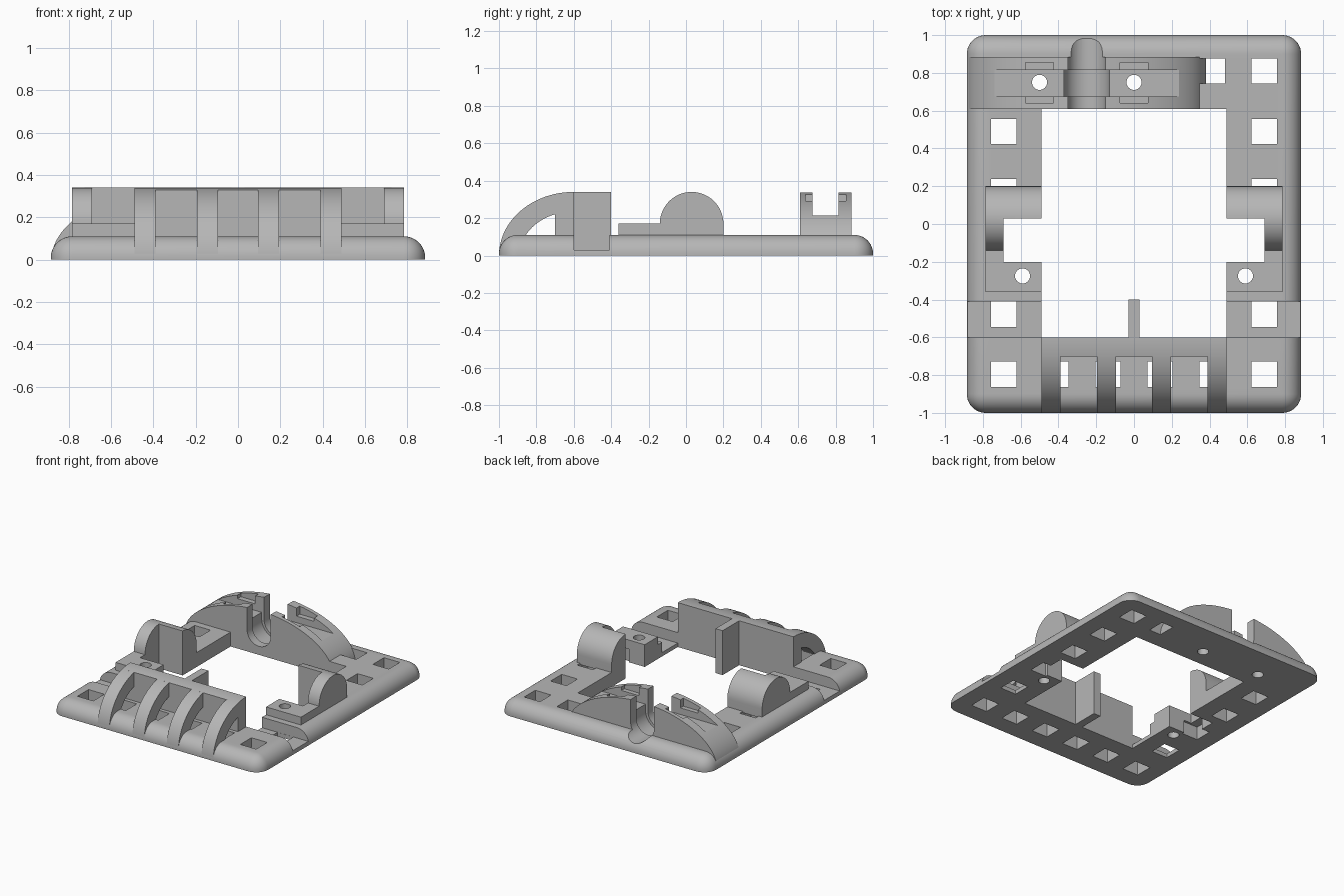
import bpy, bmesh, math
from mathutils import Vector

cube = bpy.data.objects.get("Cube")
if cube:
    bpy.data.objects.remove(cube, do_unlink=True)

grey = bpy.data.materials.new("plain_grey")
grey.use_nodes = True
GREY = (0.47, 0.47, 0.47, 1)
grey.diffuse_color = GREY
grey.node_tree.nodes["Principled BSDF"].inputs["Base Color"].default_value = GREY


def add_object(name, bm):
    bmesh.ops.recalc_face_normals(bm, faces=bm.faces)
    mesh = bpy.data.meshes.new(name)
    bm.to_mesh(mesh)
    bm.free()
    mesh.materials.append(grey)
    obj = bpy.data.objects.new(name, mesh)
    bpy.context.collection.objects.link(obj)
    return obj


def prism(name, axis, points, low, high):
    """Extrude a 2D outline along x, y or z."""
    place = {"x": lambda a, b: (low, a, b),
             "y": lambda a, b: (a, low, b),
             "z": lambda a, b: (a, b, low)}[axis]
    bm = bmesh.new()
    face = bm.faces.new([bm.verts.new(place(*p)) for p in points])
    moved = bmesh.ops.extrude_face_region(bm, geom=[face])["geom"]
    shift = Vector([high - low if axis == c else 0 for c in "xyz"])
    bmesh.ops.translate(bm, vec=shift,
                        verts=[v for v in moved if isinstance(v, bmesh.types.BMVert)])
    return add_object(name, bm)


def box(name, x0, x1, y0, y1, z0, z1):
    return prism(name, "z", [(x0, y0), (x1, y0), (x1, y1), (x0, y1)], z0, z1)


def arc(cx, cy, rx, ry, start, end, steps=32):
    angles = [math.radians(start + (end - start) * i / steps) for i in range(steps + 1)]
    return [(cx + rx * math.cos(a), cy + ry * math.sin(a)) for a in angles]


def drill(x, y):
    return prism("drill", "z", arc(x, y, 0.04, 0.04, 0, 348.75, 31), -0.1, 0.6)


def cut(obj, cutters):
    """Subtract each cutter, bake the result and drop the cutters."""
    for c in cutters:
        c.hide_render = True
        mod = obj.modifiers.new("cut", "BOOLEAN")
        mod.operation = "DIFFERENCE"
        mod.solver = "EXACT"
        mod.object = c
    graph = bpy.context.evaluated_depsgraph_get()
    mesh = bpy.data.meshes.new_from_object(obj.evaluated_get(graph))
    obj.modifiers.clear()
    obj.data = mesh
    for c in cutters:
        bpy.data.objects.remove(c, do_unlink=True)


def smooth(obj):
    for p in obj.data.polygons:
        p.use_smooth = True
    obj.data.set_sharp_from_angle(angle=math.radians(30))


def cradle_cutters():
    """U-shaped channel across the rear arch, wider in the middle."""
    result = []
    for r, y0, y1 in ((0.1, 0.5, 1.1), (0.12, 0.675, 0.815)):
        outline = [(CX - r, 0.5)] + arc(CX, 0.165, r, r, 180, 360, 24) + [(CX + r, 0.5)]
        result.append(prism("channel", "y", outline, y0, y1))
    return result


CX = -0.25
SCREWS = ((-0.5, 0.75), (0.0, 0.75))

# Base frame with rounded rim
bm = bmesh.new()
bmesh.ops.create_cube(bm, size=1)
bmesh.ops.scale(bm, vec=(1.77, 2, 0.11), verts=bm.verts)
bmesh.ops.translate(bm, vec=(0, 0, 0.055), verts=bm.verts)
rim = [e for e in bm.edges if max(v.co.z for v in e.verts) > 0.05]
bmesh.ops.bevel(bm, geom=rim, offset=0.1, segments=10, profile=0.5, affect="EDGES")
frame = add_object("base_frame", bm)

# Central opening, side notches, strap grooves, square holes, screw holes
cutters = [box("opening", -0.49, 0.49, -0.6, 0.61, -0.1, 0.5)]
holes = [(x, -0.795) for x in (-0.69, -0.414, -0.138, 0.138, 0.414, 0.69)]
holes += [(s * 0.69, y) for s in (-1, 1) for y in (-0.478, -0.15, 0.17, 0.49)]
holes += [(0.414, 0.81), (0.69, 0.81)]
for x, y in holes:
    cutters.append(box("hole", x - 0.067, x + 0.067, y - 0.067, y + 0.067, -0.1, 0.3))
for s in (-1, 1):
    a, b, c = sorted((s * 0.4, s * 0.69))[0], sorted((s * 0.4, s * 0.69))[1], s * 1.0
    cutters.append(box("notch", a, b, -0.2, 0.03, -0.1, 0.5))
    cutters.append(box("groove", min(s * 0.4, c), max(s * 0.4, c), -0.6, -0.41, 0.03, 0.5))
    cutters.append(drill(s * 0.59, -0.275))
cutters += [drill(*p) for p in SCREWS] + cradle_cutters()
cut(frame, cutters)
smooth(frame)

# Rear arch with long slot, pockets and cradle channel
arch = prism("rear_arch", "y", arc(CX, 0, 0.632, 0.34, 0, 180, 64), 0.61, 0.885)
cutters = [box("slot", -1, 0.6, 0.675, 0.815, 0.215, 0.6)]
for x, y in SCREWS:
    cutters.append(box("pocket", x - 0.075, x + 0.075, 0.64, 0.855, 0.265, 0.6))
cutters += [drill(*p) for p in SCREWS] + cradle_cutters()
cut(arch, cutters)
smooth(arch)

# Side supports: low screw block running into a round hump
support = [(0.2, 0.1)] + arc(0.03, 0.17, 0.17, 0.17, 0, 180) + [(-0.36, 0.17), (-0.36, 0.1)]
for s, side in ((1, "left"), (-1, "right")):
    x0, x1 = sorted((s * 0.49, s * 0.785))
    obj = prism(side + "_support", "x", support, x0, x1)
    n0, n1 = sorted((s * 0.4, s * 0.69))
    cut(obj, [box("notch", n0, n1, -0.2, 0.03, -0.1, 0.6), drill(s * 0.59, -0.275)])
    smooth(obj)

# Front wall, its top following the rib curve
top = [p for p in arc(-0.6, 0, 0.4, 0.34, 90, 104.5, 8)]
smooth(prism("front_wall", "x", top + [(-0.7, 0.1), (-0.6, 0.1)], -0.49, 0.49))

# Curved front ribs
rib = arc(-0.6, 0, 0.4, 0.34, 90, 178, 28) + arc(-0.6, 0, 0.29, 0.235, 178, 90, 28)
for i, x in enumerate((-0.44, -0.145, 0.145, 0.44)):
    smooth(prism("front_rib_%d" % (i + 1), "x", rib, x - 0.05, x + 0.05))

# Centre fin behind the wall
box("centre_fin", -0.03, 0.03, -0.61, -0.4, 0, 0.34)
